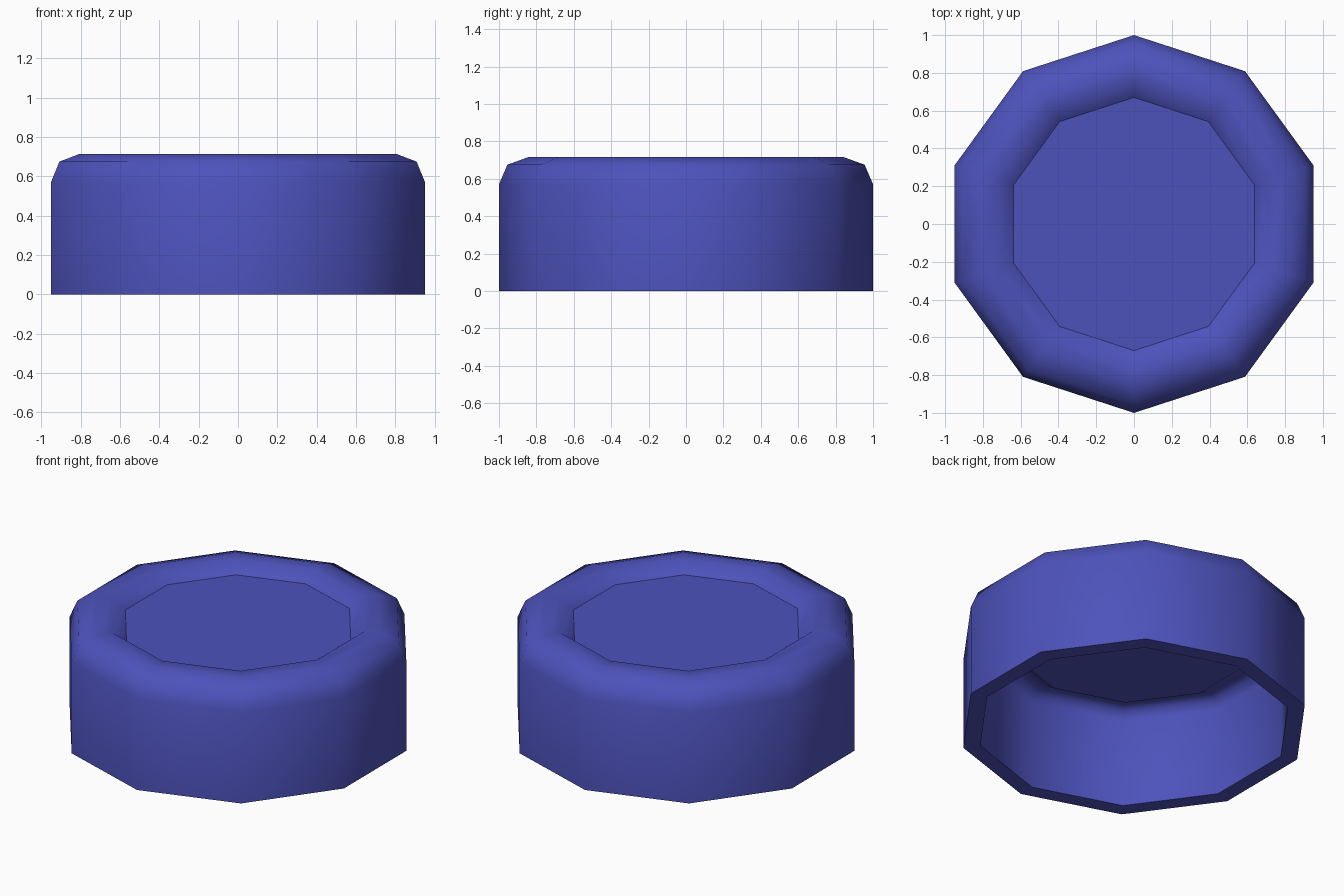
import bpy, bmesh, math

if "Cube" in bpy.data.objects:
    bpy.data.objects.remove(bpy.data.objects["Cube"])

SIDES = 10

# Cross-section (radius, height): outside from the recessed top disc down, then inside up
OUTER = [(0.67, 0.655), (0.75, 0.715), (0.845, 0.715), (0.955, 0.675), (1.0, 0.57), (1.0, 0.0)]
INNER = [(0.90, 0.0), (0.90, 0.55), (0.87, 0.603), (0.82, 0.615), (0.78, 0.615), (0.70, 0.56)]


def ring(bm, r, z):
    verts = []
    for i in range(SIDES):
        a = math.pi / 2 + 2 * math.pi * i / SIDES
        verts.append(bm.verts.new((r * math.cos(a), r * math.sin(a), z)))
    return verts


bm = bmesh.new()
rings = [ring(bm, r, z) for r, z in OUTER + INNER]

# Walls between successive rings; the bottom rim stays flat
for k, (a, b) in enumerate(zip(rings, rings[1:])):
    for i in range(SIDES):
        j = (i + 1) % SIDES
        face = bm.faces.new((a[i], b[i], b[j], a[j]))
        face.smooth = k != len(OUTER) - 1

# Flat discs closing the recess above and the hollow below
for loop in (rings[0], rings[-1]):
    disc = bm.faces.new(loop)
    disc.smooth = False
    for edge in disc.edges:
        edge.smooth = False
bmesh.ops.recalc_face_normals(bm, faces=bm.faces)

# Sharp edges around the bottom rim
for edge in bm.edges:
    if all(v.co.z < 0.001 for v in edge.verts):
        edge.smooth = False

mesh = bpy.data.meshes.new("cap")
bm.to_mesh(mesh)
bm.free()
cap = bpy.data.objects.new("cap", mesh)
bpy.context.collection.objects.link(cap)

# Blue plastic
blue = bpy.data.materials.new("blue_plastic")
blue.diffuse_color = (0.075, 0.085, 0.5, 1.0)
blue.use_nodes = True
blue.node_tree.nodes["Principled BSDF"].inputs["Base Color"].default_value = blue.diffuse_color
mesh.materials.append(blue)
